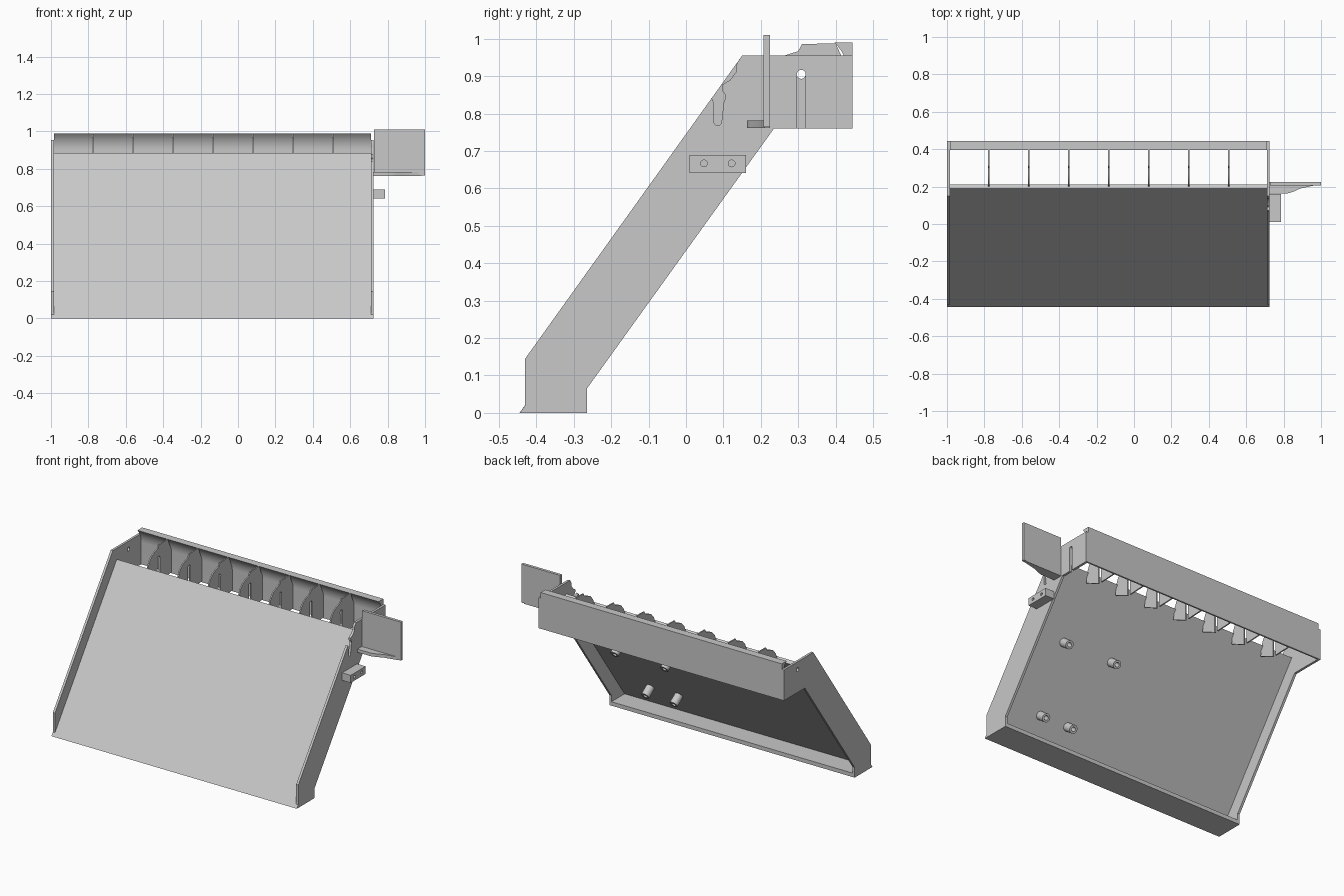
import bpy, bmesh, math
from mathutils import Matrix, Vector

cube = bpy.data.objects.get("Cube")
if cube:
    bpy.data.objects.remove(cube)

grey = bpy.data.materials.new("plain grey")
grey.use_nodes = True
COLOUR = (0.58, 0.58, 0.58, 1)
grey.diffuse_color = COLOUR
grey.node_tree.nodes["Principled BSDF"].inputs["Base Color"].default_value = COLOUR


def arc(cy, cz, r, start, end, steps=16):
    """Points along an arc, angles in degrees."""
    angles = [math.radians(start + (end - start) * i / steps) for i in range(steps + 1)]
    return [(cy + r * math.cos(a), cz + r * math.sin(a)) for a in angles]


def circle(cy, cz, r):
    return arc(cy, cz, r, 0, 360, 24)[:-1]


def plate(name, loops, depth, matrix):
    """Fill an outline with holes, thicken it about its plane and place it."""
    curve = bpy.data.curves.new(name + " outline", "CURVE")
    curve.dimensions = "2D"
    curve.fill_mode = "BOTH"
    curve.extrude = depth / 2
    for loop in loops:
        spline = curve.splines.new("POLY")
        spline.points.add(len(loop) - 1)
        for point, (u, v) in zip(spline.points, loop):
            point.co = (u, v, 0, 1)
        spline.use_cyclic_u = True
    temp = bpy.data.objects.new(name + " outline", curve)
    bpy.context.collection.objects.link(temp)
    bpy.context.view_layer.update()
    graph = bpy.context.evaluated_depsgraph_get()
    mesh = bpy.data.meshes.new_from_object(temp.evaluated_get(graph))
    bpy.data.objects.remove(temp)
    bpy.data.curves.remove(curve)
    mesh.transform(matrix)
    bm = bmesh.new()
    bm.from_mesh(mesh)
    bmesh.ops.remove_doubles(bm, verts=bm.verts, dist=0.0001)
    bmesh.ops.recalc_face_normals(bm, faces=bm.faces)
    bm.to_mesh(mesh)
    bm.free()
    mesh.shade_smooth()
    mesh.set_sharp_from_angle(angle=math.radians(30))
    mesh.materials.clear()
    mesh.materials.append(grey)
    mesh.name = name
    obj = bpy.data.objects.new(name, mesh)
    bpy.context.collection.objects.link(obj)
    return obj


# Maps a (y, z) profile into the world, thickened along x
SIDEWAYS = Matrix(((0, 0, 1, 0), (1, 0, 0, 0), (0, 1, 0, 0), (0, 0, 0, 1)))


def across(name, loops, x0, x1):
    return plate(name, loops, x1 - x0, Matrix.Translation(((x0 + x1) / 2, 0, 0)) @ SIDEWAYS)


LEFT, RIGHT, WALL = 0.725, -1.0, 0.015
PIVOT = (0.308, 0.905)

# Side walls: the left one has a hook cutout and an open pivot slot
foot = [(-0.445, 0), (-0.265, 0), (-0.265, 0.065), (0.235, 0.76)]
back = [(0.445, 0.76), (0.445, 0.955), (0.15, 0.955)]
front = [(-0.43, 0.145), (-0.43, 0.02)]
slot = [(0.297, 0.76)] + arc(*PIVOT, 0.012, 205, -25) + [(0.319, 0.76)]
hook = ([(0.136, 0.935), (0.134, 0.912), (0.118, 0.89), (0.096, 0.877)]
        + arc(0.09, 0.845, 0.016, 60, -45, 6)
        + arc(0.085, 0.778, 0.01, 0, -180, 8)
        + [(0.075, 0.828), (0.069, 0.842)])
across("right_side_wall", [foot + back + front, circle(*PIVOT, 0.012)], RIGHT, RIGHT + WALL)
across("left_side_wall", [foot + slot + back + hook + front], LEFT - WALL, LEFT)

# Sloping front panel with its floor lip
across("sloping_panel", [[(-0.445, 0), (-0.265, 0), (-0.265, 0.025), (-0.397, 0.025),
                          (0.211, 0.87), (0.19, 0.885)]], RIGHT + WALL, LEFT - WALL)

# Rear rail with a hollowed inner face
across("rear_rail", [[(0.445, 0.76), (0.445, 0.99)] + arc(0.31, 0.9, 0.125, 46, 0)
                     + [(0.435, 0.76)]], RIGHT + WALL, LEFT - WALL)

# Row of dividers, each notched for the pivot rod
divider = ([(0.19, 0.81), (0.2, 0.88), (0.215, 0.915), (0.24, 0.943), (0.268, 0.957),
            (0.3, 0.967), (0.31, 0.986), (0.4, 0.988), (0.44, 0.9), (0.44, 0.765)]
           + slot[::-1])
for i in range(7):
    x = -0.777 + i * 0.214
    across(f"divider_{i + 1}", [divider], x - 0.004, x + 0.004)

# Side flag and the curved bracket beneath it
across("side_flag", [[(0.207, 0.765), (0.225, 0.765), (0.225, 1.01), (0.207, 1.01)]], 0.728, 1.0)
bracket = [(0.72, 0.225), (0.72, 0.163), (0.82, 0.163), (0.85, 0.172), (0.89, 0.19),
           (0.95, 0.203), (0.98, 0.21), (0.98, 0.225)]
plate("flag_bracket", [bracket], 0.02, Matrix.Translation((0, 0, 0.772)))

# Mounting block with two holes
across("mounting_block", [[(0.01, 0.642), (0.16, 0.642), (0.16, 0.69), (0.01, 0.69)],
                          circle(0.048, 0.667, 0.009), circle(0.122, 0.667, 0.009)],
       LEFT, LEFT + 0.06)

# Hollow pegs standing square to the back of the panel
normal = Vector((0, 0.81, -0.585)).normalized()
turn = normal.to_track_quat("Z", "Y").to_matrix().to_4x4()
for i, (x, z) in enumerate([(0.49, 0.53), (0.14, 0.53), (0.45, 0.18), (0.25, 0.18)]):
    base = Vector((x, -0.415 + z / 1.39, z))
    plate(f"peg_{i + 1}", [circle(0, 0, 0.026), circle(0, 0, 0.013)], 0.07,
          Matrix.Translation(base + normal * 0.03) @ turn)
